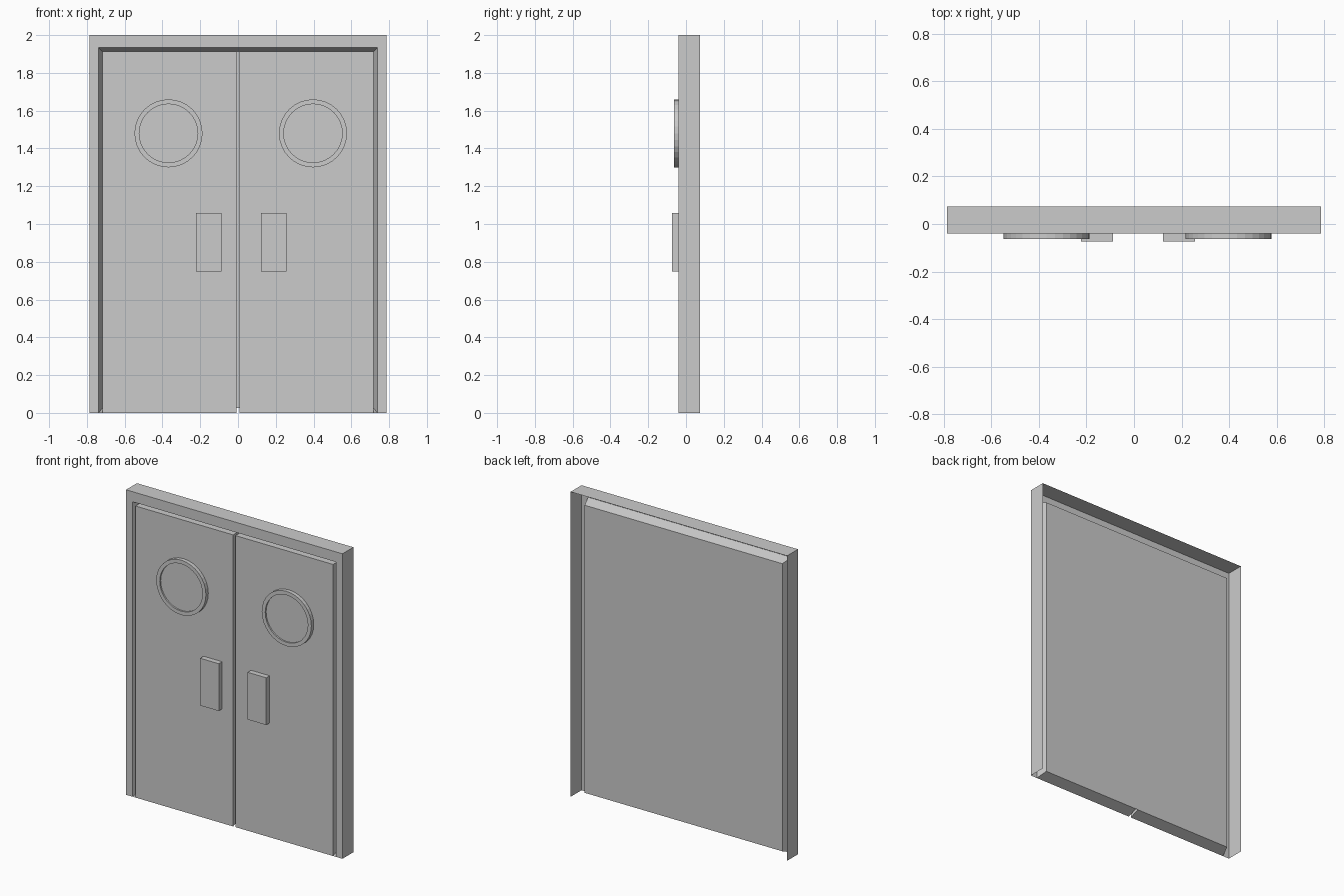
import bpy, math

if "Cube" in bpy.data.objects:
    bpy.data.objects.remove(bpy.data.objects["Cube"])

FRONT, FLOOR, BACK = -0.039, 0.026, 0.074   # y of front skin, recess panel, frame rear
W, H = 0.785, 2.0                           # frame outline
OW, OH = 0.738, 1.934                       # opening at the front
RW, RH, RZ = 0.717, 1.912, 0.026            # recess panel at the rear
GAP = 0.008                                 # half gap between the leaves


def mesh_object(name, verts, faces):
    me = bpy.data.meshes.new(name)
    me.from_pydata(verts, [], faces)
    me.update()
    ob = bpy.data.objects.new(name, me)
    bpy.context.collection.objects.link(ob)
    return ob


def quads_object(name, quads):
    verts = [v for q in quads for v in q]
    ob = mesh_object(name, verts, [tuple(range(4 * i, 4 * i + 4)) for i in range(len(quads))])
    bpy.context.view_layer.objects.active = ob
    weld = ob.modifiers.new("weld", 'WELD')
    weld.merge_threshold = 0.0005
    return ob


def arch(w, h, y, z0=0.0):
    return [(-w, y, z0), (-w, y, h), (w, y, h), (w, y, z0)]


# Door frame: open-backed casing that tapers into the recess
loops = [arch(W, H, BACK), arch(W, H, FRONT), arch(OW, OH, FRONT), arch(RW, RH, FLOOR, RZ)]
quads = [(a[i], b[i], b[i + 1], a[i + 1])
         for a, b in zip(loops, loops[1:]) for i in range(3)]
# Rear panel of the recess
quads.append(((-RW, FLOOR, RZ), (RW, FLOOR, RZ), (RW, FLOOR, RH), (-RW, FLOOR, RH)))
# Sloping sill, left open at the central gap
for a, b, c, d in ((-OW, -GAP, -GAP, -RW), (GAP, OW, RW, GAP)):
    quads.append(((a, FRONT, 0), (b, FRONT, 0), (c, FLOOR, RZ), (d, FLOOR, RZ)))
quads_object("door_frame", quads)

# Door leaves: front skin, two sides and top
for side, x0, x1 in (("left", -RW, -GAP), ("right", GAP, RW)):
    quads_object(side + "_door_leaf", [
        ((x0, FRONT, 0), (x1, FRONT, 0), (x1, FRONT, RH), (x0, FRONT, RH)),
        ((x1, FRONT, 0), (x1, FLOOR, RZ), (x1, FLOOR, RH), (x1, FRONT, RH)),
        ((x0, FLOOR, RZ), (x0, FRONT, 0), (x0, FRONT, RH), (x0, FLOOR, RH)),
        ((x0, FRONT, RH), (x1, FRONT, RH), (x1, FLOOR, RH), (x0, FLOOR, RH)),
    ])


# Porthole: round rim with a shallow recessed pane
def porthole(name, cx, cz, n=32):
    profile = [(0.18, FRONT), (0.18, -0.064), (0.155, -0.064), (0.155, -0.054)]
    verts = [(cx + r * math.cos(2 * math.pi * k / n), y, cz + r * math.sin(2 * math.pi * k / n))
             for r, y in profile for k in range(n)]
    faces = [(j * n + k, j * n + (k + 1) % n, (j + 1) * n + (k + 1) % n, (j + 1) * n + k)
             for j in range(3) for k in range(n)]
    faces = [f[::-1] for f in faces]
    faces.append(tuple(range(3 * n, 4 * n)))
    ob = mesh_object(name, verts, faces)
    # make every ring face point outwards like the pane
    import bmesh
    bm = bmesh.new()
    bm.from_mesh(ob.data)
    bmesh.ops.recalc_face_normals(bm, faces=bm.faces)
    pane = max(bm.faces, key=lambda f: len(f.verts))
    if pane.normal.y > 0:
        bmesh.ops.reverse_faces(bm, faces=bm.faces)
    bm.to_mesh(ob.data)
    bm.free()


porthole("left_porthole", -0.368, 1.48)
porthole("right_porthole", 0.397, 1.48)

# Push plates
for side, cx in (("left", -0.155), ("right", 0.189)):
    bpy.ops.mesh.primitive_cube_add(size=1, location=(cx, (FRONT - 0.074) / 2, 0.904))
    plate = bpy.context.object
    plate.name = side + "_push_plate"
    plate.scale = (0.135, 0.074 + FRONT, 0.31)
